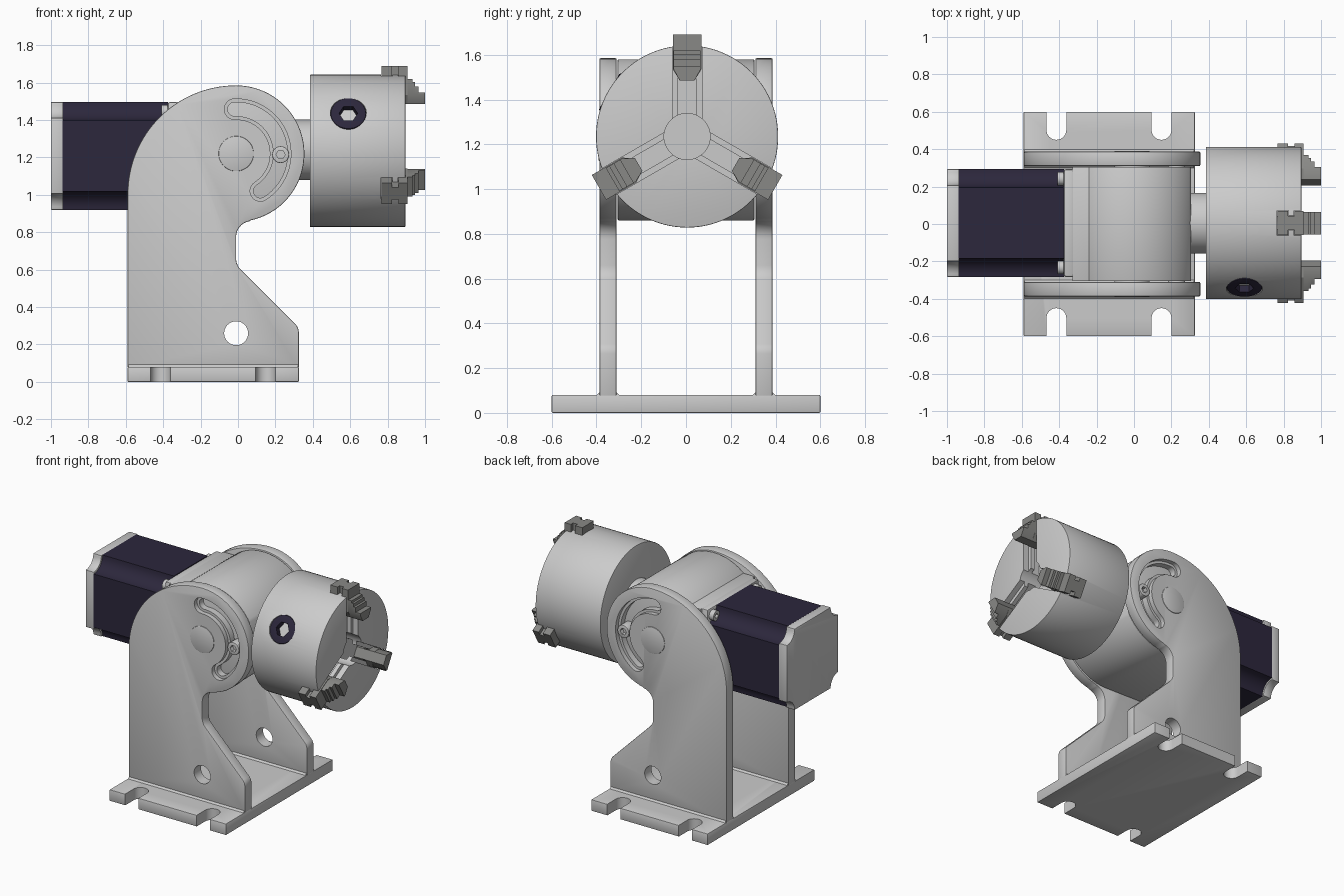
import bpy, bmesh, math
from mathutils import Vector, Matrix

if "Cube" in bpy.data.objects:
    bpy.data.objects.remove(bpy.data.objects["Cube"])

def material(name, col):
    m = bpy.data.materials.new(name)
    m.diffuse_color = col
    m.use_nodes = True
    m.node_tree.nodes["Principled BSDF"].inputs["Base Color"].default_value = m.diffuse_color
    return m

DARK = material("dark_blue", (0.025, 0.02, 0.045, 1))
STEEL = material("jaw_steel", (0.25, 0.25, 0.24, 1))

def arc(cx, cy, r, a0, a1, n=16):
    return [(cx + r * math.cos(math.radians(a0 + (a1 - a0) * i / n)),
             cy + r * math.sin(math.radians(a0 + (a1 - a0) * i / n))) for i in range(n + 1)]

def circle(cx, cy, r, n=48):
    return arc(cx, cy, r, 0, 360 - 360 / n, n - 1)

def rect(u0, u1, v0, v1):
    return [(u0, v0), (u1, v0), (u1, v1), (u0, v1)]

def prism(name, pts, axis, a, b, mat=None, bevel=0):
    """Extrude a 2D outline along an axis from a to b."""
    put = {'x': lambda u, v, d: (d, u, v), 'y': lambda u, v, d: (u, d, v),
           'z': lambda u, v, d: (u, v, d)}[axis]
    bm = bmesh.new()
    lo = [bm.verts.new(put(u, v, a)) for u, v in pts]
    hi = [bm.verts.new(put(u, v, b)) for u, v in pts]
    bm.faces.new(lo)
    bm.faces.new(hi)
    for i in range(len(pts)):
        j = (i + 1) % len(pts)
        bm.faces.new((lo[i], lo[j], hi[j], hi[i]))
    bmesh.ops.recalc_face_normals(bm, faces=bm.faces)
    me = bpy.data.meshes.new(name)
    bm.to_mesh(me)
    bm.free()
    ob = bpy.data.objects.new(name, me)
    bpy.context.collection.objects.link(ob)
    if mat:
        me.materials.append(mat)
    if bevel:
        m = ob.modifiers.new("bevel", 'BEVEL')
        m.width, m.segments, m.limit_method, m.angle_limit = bevel, 2, 'ANGLE', 0.7
        activate(ob)
        bpy.ops.object.modifier_apply(modifier=m.name)
    return ob

def activate(*obs):
    bpy.ops.object.select_all(action='DESELECT')
    for o in obs:
        o.select_set(True)
    bpy.context.view_layer.objects.active = obs[0]

def cut(ob, cutters):
    for c in cutters:
        m = ob.modifiers.new("cut", 'BOOLEAN')
        m.operation, m.solver, m.object = 'DIFFERENCE', 'EXACT', c
        activate(ob)
        bpy.ops.object.modifier_apply(modifier=m.name)
        bpy.data.objects.remove(c)

def join(obs, name):
    activate(*obs)
    bpy.ops.object.join()
    obs[0].name = name
    return obs[0]

def arc_slot(hw):
    a0, a1, r = -57, 92, 0.238
    e0, e1 = arc(PX, PZ, r, a0, a1, 1)
    return (arc(PX, PZ, r + hw, a0, a1, 28) + arc(*e1, hw, a1, a1 + 180, 12)[1:]
            + arc(PX, PZ, r - hw, a1, a0, 28)[1:] + arc(*e0, hw, a0 + 180, a0 + 360, 12)[1:-1])

PX, PZ = -0.01, 1.22      # tilt pivot
CZ = 1.235                # chuck axis height
MZ = 1.208                # motor axis height

# Base plate with four open bolt slots
base = prism("base_plate", rect(-0.59, 0.325, -0.6, 0.6), 'z', 0, 0.08, bevel=0.004)
slots = []
for s in (-1, 1):
    for x in (-0.415, 0.147):
        pts = [(u, s * v) for u, v in arc(x, 0.503, 0.053, 180, 360) + [(x + 0.053, 0.7), (x - 0.053, 0.7)]]
        slots.append(prism("slot_cutter", pts, 'z', -0.1, 0.2))
cut(base, slots)

# Side plates with arc slots, pivot pins and clamp bolts
outline = ([(-0.59, 0.075)] + [(0.325, 0.075)] + arc(0.265, 0.265, 0.06, 0, 45, 6)
           + arc(0.075, 0.66, 0.085, 225, 180, 6) + arc(0.075, 0.775, 0.085, 180, 100, 10)
           + arc(PX, PZ, 0.365, -78, 90, 36) + arc(PX, 1.005, 0.58, 90, 180, 32)[1:])
for side, s in (("front", -1), ("back", 1)):
    plate = prism(side + "_side_plate", outline, 'y', s * 0.31, s * 0.387, bevel=0.006)
    cut(plate, [prism("c", circle(-0.01, 0.26, 0.064), 'y', s * 0.2, s * 0.5),
                prism("c", arc_slot(0.055), 'y', s * 0.355, s * 0.5),
                prism("c", arc_slot(0.037), 'y', s * 0.2, s * 0.5)])
    prism(side + "_pivot_pin", circle(PX, PZ, 0.094), 'y', s * 0.29, s * 0.391, bevel=0.004)
    bolt = prism(side + "_clamp_bolt", circle(0.228, 1.215, 0.045, 32), 'y', s * 0.29, s * 0.38, bevel=0.004)
    cut(bolt, [prism("c", circle(0.228, 1.215, 0.024, 6), 'y', s * 0.35, s * 0.5)])
    # Weld fillet along the foot of each plate
    for y, d in ((0.387, 1), (0.31, -1)):
        prism(side + "_foot_fillet", [(s * (y - d * 0.005), 0.075), (s * (y + d * 0.012), 0.079),
              (s * y, 0.092)], 'x', -0.585, 0.32)

# Tilting housing between the plates
housing = ([(-0.33, 0.868)] + arc(PX, PZ, 0.36, -90, -29, 20)
           + arc(PX, PZ, 0.36, 29, 130, 32) + [(-0.33, 1.495)])
prism("tilt_housing", housing, 'y', -0.306, 0.306, bevel=0.006)
prism("spindle", circle(0.005, 1.24, 0.162), 'x', 0.25, 0.4)

# Stepper motor: flange, dark body and end cap with hollowed corners
H = 0.288
def notched(c):
    pts = []
    for k in range(4):
        corner = arc(H, H, c, 270, 180, 8)
        rot = Matrix.Rotation(k * math.pi / 2, 2)
        for p in corner:
            q = rot @ Vector(p)
            pts.append((q.x + 0.005, q.y + MZ))
    return pts

prism("motor_flange", rect(-H + 0.005, H + 0.005, MZ - H, MZ + H), 'x', -0.376, -0.32, bevel=0.012)
prism("motor_body", notched(0.098), 'x', -0.937, -0.375, DARK)
prism("motor_end_cap", notched(0.085), 'x', -1.0, -0.935, bevel=0.004)
screws = []
for sy in (-1, 1):
    for sz in (-1, 1):
        y, z = 0.005 + sy * 0.237, MZ + sz * 0.237
        sc = prism("screw", circle(y, z, 0.036, 24), 'x', -0.41, -0.37)
        cut(sc, [prism("c", circle(y, z, 0.018, 6), 'x', -0.5, -0.39)])
        screws.append(sc)
join(screws, "motor_screws")

# Chuck body, built around the origin then lifted to its axis
chuck = prism("chuck_body", circle(0, 0, 0.407, 96), 'x', 0.385, 0.895, bevel=0.004)
turns = [Matrix.Rotation(math.radians(a), 4, 'X') for a in (0, 120, 240)]
cutters = [prism("c", circle(0, 0, 0.103), 'x', 0.5, 1.0)]
for t in turns:
    for hw, x0, x1 in ((0.066, 0.765, 0.825), (0.04, 0.80, 0.87), (0.066, 0.855, 1.0)):
        c = prism("c", rect(-hw, hw, 0, 0.6), 'x', x0, x1)
        c.data.transform(t)
        cutters.append(c)
# Key socket, upper front of the chuck
key_turn = Matrix.Rotation(math.radians(60), 4, 'X')
c = prism("c", circle(0.59, 0, 0.096), 'z', 0.36, 0.6)
c.data.transform(key_turn)
cutters.append(c)
cut(chuck, cutters)
key = prism("key_socket", circle(0.59, 0, 0.095), 'z', 0.3, 0.402, DARK, bevel=0.006)
cut(key, [prism("c", circle(0.59, 0, 0.05, 6), 'z', 0.34, 0.6)])
key.data.transform(key_turn)
parts = [chuck, key]

# Three stepped jaws
def jaw_outline(hw, top):
    t = min(hw, 0.033)
    return [(-t, 0.25), (t, 0.25), (hw, 0.3), (hw, top), (-hw, top), (-hw, 0.3)]

STEPS = ((0.064, 0.767, 0.823, 0.455), (0.038, 0.82, 0.86, 0.455), (0.064, 0.857, 0.905, 0.455),
         (0.06, 0.90, 0.932, 0.385), (0.06, 0.93, 0.947, 0.368), (0.06, 0.945, 0.964, 0.345),
         (0.06, 0.962, 1.0, 0.312))
for i, t in enumerate(turns):
    jaw = join([prism("jaw", jaw_outline(hw, top), 'x', x0, x1, STEEL)
                for hw, x0, x1, top in STEPS], "chuck_jaw_%d" % (i + 1))
    jaw.data.transform(t)
    parts.append(jaw)
for p in parts:
    p.data.transform(Matrix.Translation((0, 0.005, CZ)))

# Smooth the round surfaces, keep edges crisp
activate(*[o for o in bpy.context.scene.objects if o.type == 'MESH'])
bpy.ops.object.shade_smooth_by_angle(angle=math.radians(30))
